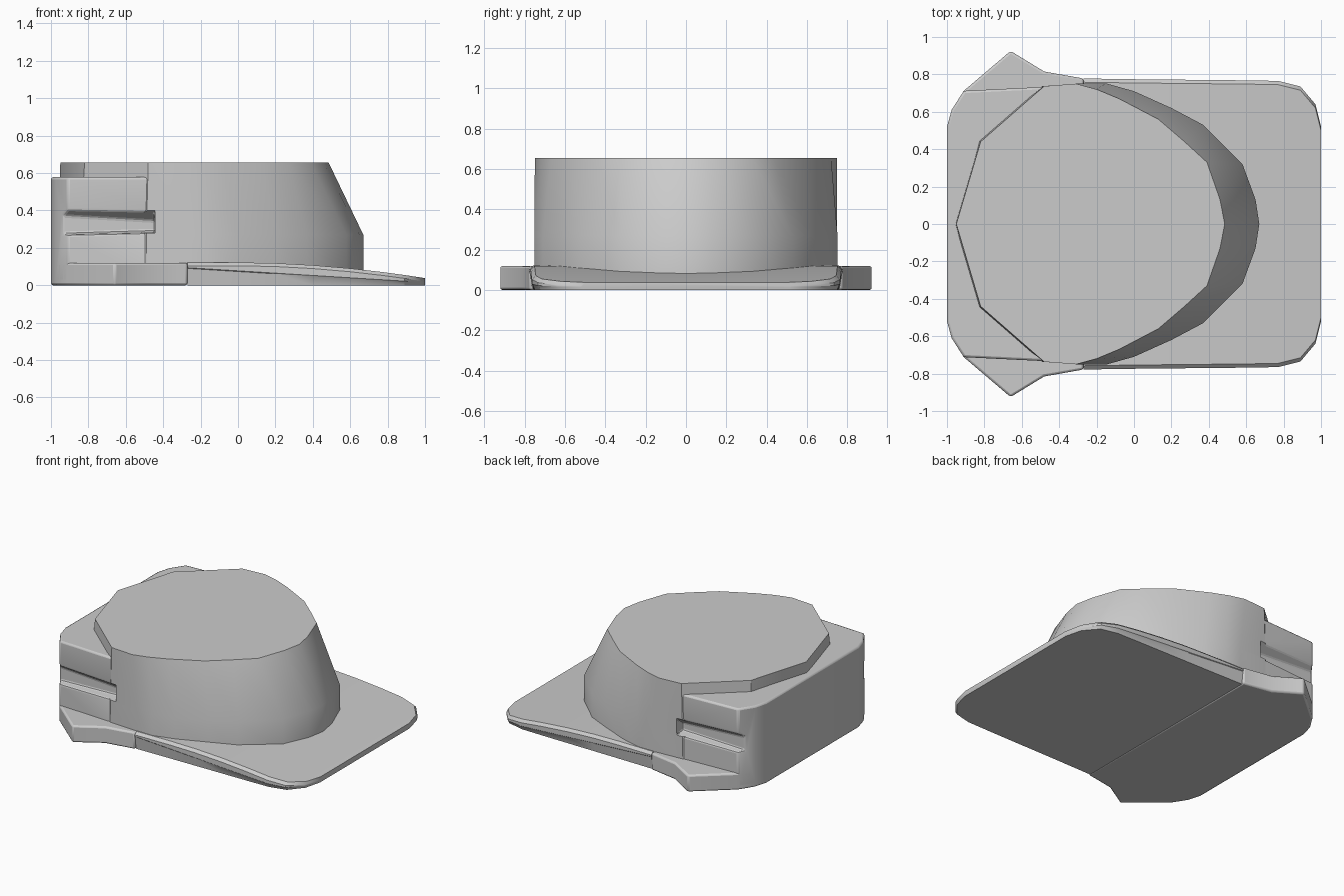
import bpy, bmesh, math

cube = bpy.data.objects.get("Cube")
if cube:
    bpy.data.objects.remove(cube, do_unlink=True)

grey = bpy.data.materials.new("plain_grey")
grey.use_nodes = True
colour = (0.6, 0.6, 0.6, 1)
grey.diffuse_color = colour
grey.node_tree.nodes["Principled BSDF"].inputs["Base Color"].default_value = colour


def loft(name, rings):
    """Join equal-length point rings into a closed solid."""
    bm = bmesh.new()
    rows = [[bm.verts.new(p) for p in ring] for ring in rings]
    n = len(rows[0])
    for a, b in zip(rows, rows[1:]):
        for i in range(n):
            j = (i + 1) % n
            bm.faces.new((a[i], a[j], b[j], b[i]))
    bm.faces.new(rows[0])
    bm.faces.new(rows[-1])
    bmesh.ops.recalc_face_normals(bm, faces=bm.faces)
    mesh = bpy.data.meshes.new(name)
    bm.to_mesh(mesh)
    bm.free()
    mesh.materials.append(grey)
    obj = bpy.data.objects.new(name, mesh)
    bpy.context.collection.objects.link(obj)
    return obj


def mirrored(half):
    """Close a half outline by reflecting it across y = 0."""
    return half + [(x, -y) for x, y in reversed(half) if y > 0]


def ring(outline, z):
    return [(x, y, z) for x, y in outline]


def bevel(obj, width):
    mod = obj.modifiers.new("soft_edges", "BEVEL")
    mod.width = width
    mod.segments = 2
    mod.limit_method = "ANGLE"
    mod.angle_limit = math.radians(40)


def smooth(obj):
    bpy.ops.object.select_all(action="DESELECT")
    obj.select_set(True)
    bpy.context.view_layer.objects.active = obj
    bpy.ops.object.shade_smooth_by_angle(angle=math.radians(32))


# Rear housing with cut corners
corner = [(-1, 0.52), (-0.975, 0.61), (-0.91, 0.712)]
housing_plan = mirrored(corner + [(-0.48, 0.733), (-0.3, 0.733)])
housing = loft("rear_housing", [ring(housing_plan, z) for z in (0.02, 0.578)])

# Raised crown with sloping rounded front: lower half plan and top half plan
low = [(-0.965, 0), (-0.845, 0.46), (-0.49, 0.737), (-0.27, 0.75), (-0.15, 0.752),
       (0, 0.71), (0.2, 0.62), (0.37, 0.53), (0.58, 0.32), (0.65, 0.13), (0.67, 0)]
top = [(-0.95, 0), (-0.82, 0.44), (-0.48, 0.737), (-0.31, 0.75), (-0.2, 0.72),
       (-0.08, 0.67), (0.13, 0.56), (0.27, 0.44), (0.39, 0.33), (0.46, 0.13), (0.485, 0)]
crown = loft("crown", [ring(mirrored(low), 0.04), ring(mirrored(low), 0.27),
                       ring(mirrored(top), 0.655)])

# Tapered grip grooves along both sides
for side, label in ((1, "left"), (-1, "right")):
    rings = []
    for x, lo, hi in ((-1.06, 0.262, 0.43), (-0.445, 0.28, 0.395)):
        rings.append([(x, side * y, z) for y, z in
                      ((0.67, lo + 0.01), (0.67, hi - 0.05), (0.80, hi + 0.05), (0.80, lo - 0.01))])
    cutter = loft(label + "_groove_cutter", rings)
    cutter.hide_render = True
    cutter.hide_set(True)
    for part in (housing, crown):
        cut = part.modifiers.new(label + "_groove", "BOOLEAN")
        cut.operation = "DIFFERENCE"
        cut.solver = "EXACT"
        cut.object = cutter
bevel(housing, 0.012)

# Rear base with pointed side flanges
flange_plan = mirrored(corner + [(-0.66, 0.925), (-0.48, 0.815), (-0.27, 0.778)])
base = loft("rear_base", [ring(flange_plan, z) for z in (0, 0.12)])
bevel(base, 0.012)

# Front brim: thins towards its rounded front end
sections = []
for x, w in ((-0.27, 0.778), (0, 0.774), (0.2, 0.772), (0.4, 0.77), (0.6, 0.768),
             (0.77, 0.765), (0.89, 0.735), (0.97, 0.64), (1, 0.52)):
    z = 0.122 - 0.084 * max(x, 0) ** 1.9
    seam = 0.09 - 0.062 * (x + 0.27)
    half = [(w - 0.015, 0), (w - 0.004, seam), (w, seam + 0.004),
            (w, max(z - 0.018, seam + 0.008)), (w - 0.02, z)]
    sections.append([(x, y, h) for y, h in half] + [(x, -y, h) for y, h in reversed(half)])
brim = loft("front_brim", sections)

for part in (housing, crown, base, brim):
    smooth(part)
